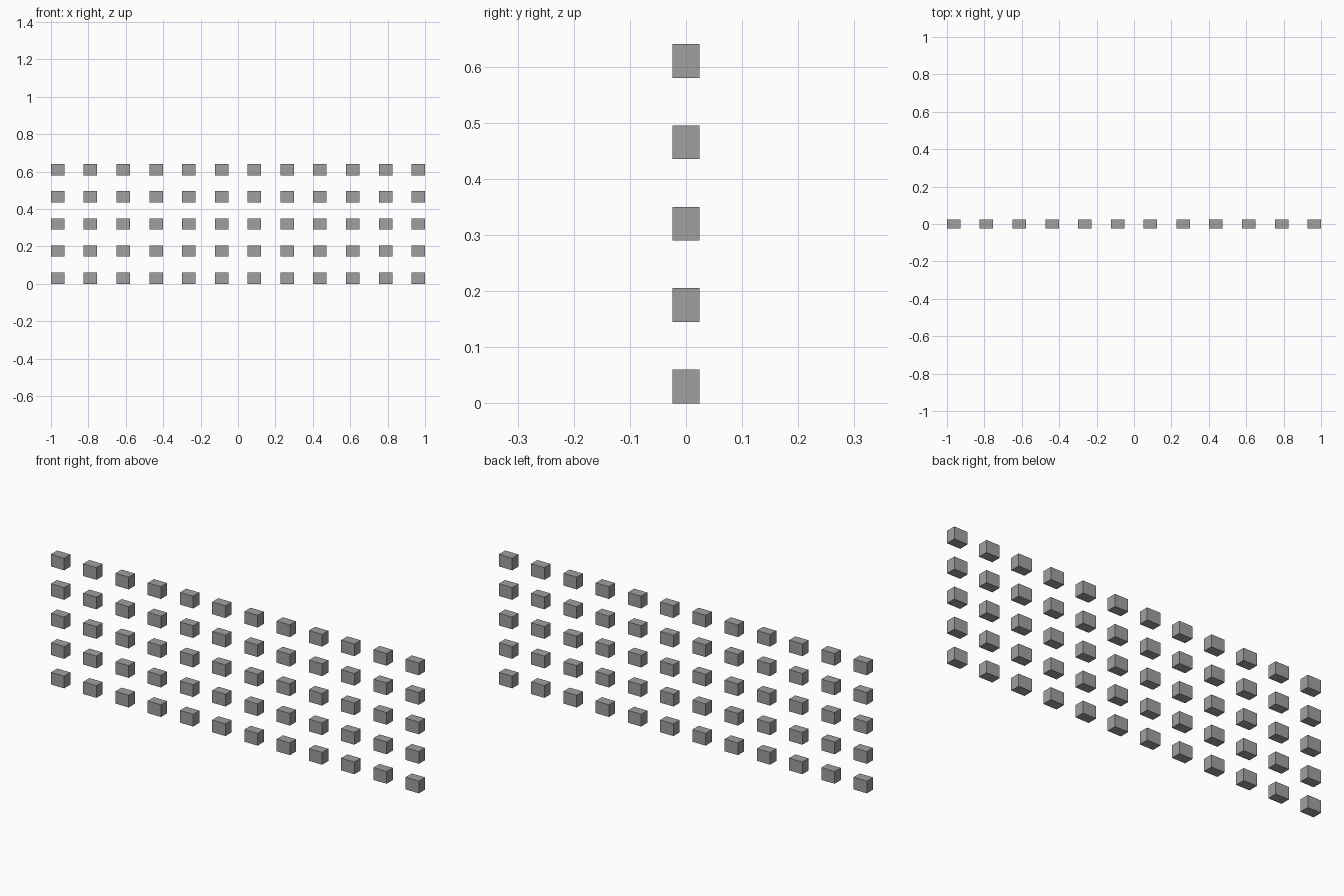
import bpy

if "Cube" in bpy.data.objects:
    bpy.data.objects.remove(bpy.data.objects["Cube"])

COLS, ROWS = 12, 5
W, D, H = 0.072, 0.048, 0.06      # block size
STEP_X, STEP_Z = 0.17527, 0.145   # grid spacing

grey = bpy.data.materials.new("mid_grey")
grey.diffuse_color = (0.35, 0.35, 0.35, 1)
grey.use_nodes = True
grey.node_tree.nodes["Principled BSDF"].inputs["Base Color"].default_value = grey.diffuse_color

# One block whose mesh is shared by the whole grid
bpy.ops.mesh.primitive_cube_add(size=1)
first = bpy.context.object
block = first.data
block.name = "block"
for v in block.vertices:
    v.co.x *= W
    v.co.y *= D
    v.co.z *= H
block.materials.append(grey)
bpy.data.objects.remove(first)

# Upright grid of separate blocks
for r in range(ROWS):
    for c in range(COLS):
        ob = bpy.data.objects.new(f"block_row{r + 1}_column{c + 1}", block)
        ob.location = ((c - (COLS - 1) / 2) * STEP_X, 0, H / 2 + r * STEP_Z)
        bpy.context.collection.objects.link(ob)
